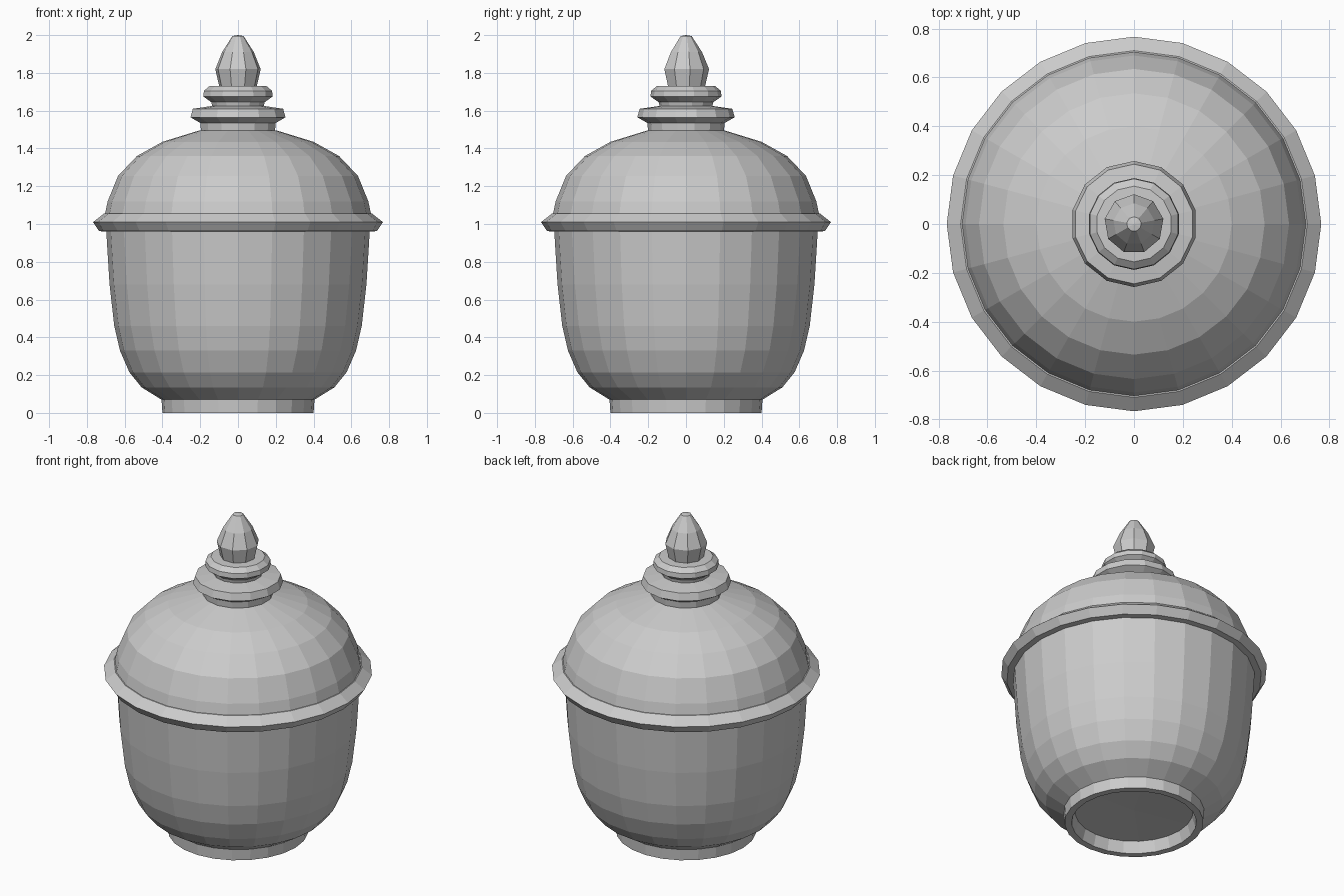
import bpy
import bmesh
from math import cos, sin, tau


def lathe(name, profile, sides, closed=False):
    """Revolve (radius, z) points around z; radius 0 makes a pole."""
    bm = bmesh.new()
    rings = []
    for r, z in profile:
        count = sides if r > 0 else 1
        rings.append([bm.verts.new((r * sin(tau * i / sides), r * cos(tau * i / sides), z))
                      for i in range(count)])
    pairs = list(zip(rings, rings[1:]))
    if closed:
        pairs.append((rings[-1], rings[0]))
    for a, b in pairs:
        if len(a) == len(b) == 1:
            continue
        for i in range(sides):
            j = (i + 1) % sides
            corners = [a[i % len(a)], a[j % len(a)], b[j % len(b)], b[i % len(b)]]
            bm.faces.new(list(dict.fromkeys(corners)))
    bmesh.ops.recalc_face_normals(bm, faces=bm.faces)
    mesh = bpy.data.meshes.new(name)
    bm.to_mesh(mesh)
    bm.free()
    obj = bpy.data.objects.new(name, mesh)
    bpy.context.collection.objects.link(obj)
    return obj


# Hollow bowl with a recessed foot ring
lathe("bowl", [
    (0, 0.08), (0.34, 0.07), (0.36, 0), (0.40, 0), (0.405, 0.07),
    (0.51, 0.135), (0.575, 0.215), (0.625, 0.33), (0.655, 0.46), (0.68, 0.68),
    (0.698, 0.97), (0.68, 0.97), (0.66, 0.68), (0.635, 0.46), (0.605, 0.34),
    (0.555, 0.23), (0.49, 0.155), (0.38, 0.10), (0, 0.10)], 24)

# Flared rim where lid and bowl meet
lathe("lid_rim", [
    (0.68, 0.96), (0.735, 0.962), (0.767, 1.01), (0.71, 1.055), (0.68, 1.055)],
    24, closed=True)

# Hollow domed lid
lathe("lid_dome", [
    (0.68, 1.03), (0.705, 1.05), (0.69, 1.12), (0.635, 1.255), (0.535, 1.36),
    (0.40, 1.435), (0.205, 1.495), (0, 1.50), (0, 1.48), (0.20, 1.475),
    (0.39, 1.415), (0.52, 1.34), (0.615, 1.245), (0.67, 1.12)], 24, closed=True)

# Stacked collars of the handle
lathe("handle_collar", [
    (0, 1.48), (0.20, 1.485), (0.205, 1.535), (0.258, 1.565), (0.245, 1.61),
    (0.14, 1.625), (0.145, 1.645), (0.188, 1.675), (0.185, 1.705),
    (0.155, 1.73), (0, 1.735)], 14)

# Bud-shaped finial
lathe("finial_bud", [
    (0, 1.72), (0.10, 1.725), (0.122, 1.82), (0.085, 1.91), (0.03, 1.995), (0, 2.0)], 9)
